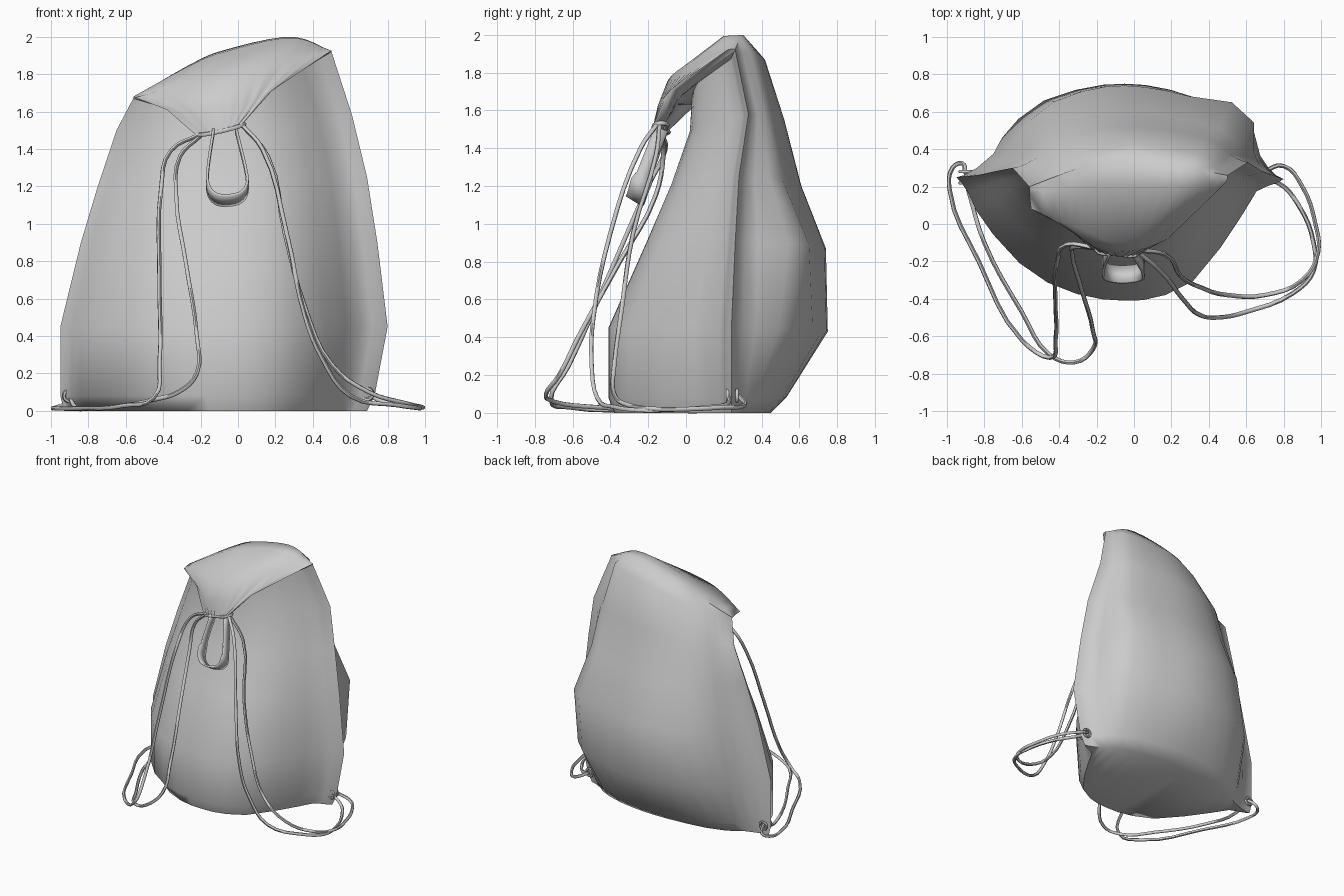
import bpy, bmesh, math
from mathutils import Vector as V

if "Cube" in bpy.data.objects:
    bpy.data.objects.remove(bpy.data.objects["Cube"])

N = 9  # segments per quarter of the bag's outline


def finish(ob, angle=60):
    bpy.ops.object.select_all(action='DESELECT')
    ob.select_set(True)
    bpy.context.view_layer.objects.active = ob
    bpy.ops.object.shade_smooth_by_angle(angle=math.radians(angle))


def add_mesh(name, bm):
    me = bpy.data.meshes.new(name)
    bm.to_mesh(me)
    bm.free()
    ob = bpy.data.objects.new(name, me)
    bpy.context.collection.objects.link(ob)
    return ob


def sample(ctrl, count):
    """Smooth curve through control points."""
    p = [V(c) for c in ctrl]
    p = [2 * p[0] - p[1]] + p + [2 * p[-1] - p[-2]]
    segs, out = len(p) - 3, []
    for i in range(count):
        u = i / (count - 1) * segs
        k = min(int(u), segs - 1)
        t = u - k
        a, b, c, d = p[k:k + 4]
        out.append(0.5 * (2 * b + (c - a) * t + (2 * a - 5 * b + 4 * c - d) * t * t
                          + (3 * b - a - 3 * c + d) * t ** 3))
    return out


# Quarter outlines from pinched side seam (1, 0) to middle (0, 1)
FRONT_L = [(1, 0), (.94, .10), (.83, .38), (.56, .77), (.25, .96), (0, 1)]
FRONT_R = [(1, 0), (.93, .05), (.83, .10), (.68, .42), (.43, .84), (.18, .98), (0, 1)]
BACK_L = [(1, 0), (.92, .05), (.78, .25), (.69, .52), (.48, .82), (.2, .97), (0, 1)]
BACK_R = [(1, 0), (.93, .07), (.87, .25), (.83, .74), (.44, .88), (.2, .97), (0, 1)]
SOFT_R = [(1, 0), (.93, .07), (.84, .25), (.73, .52), (.48, .82), (.2, .97), (0, 1)]
BULGE = [0, 0, .4, 1, .4, .2, .5]  # how far the rear right corner sticks out, per ring


def quarter(side, mid, shape):
    """Outline arc from a side seam point to a front or back middle point."""
    return [V((mid.x + (side.x - mid.x) * q.x,
               side.y + (mid.y - side.y) * q.y,
               mid.z + (side.z - mid.z) * q.x)) for q in sample(shape, N + 1)]


# Bag rings: left seam, front middle, right seam, back middle
rings = [
    [(-.93, .25, 0), (-.05, -.38, 0), (.69, .24, 0), (-.05, .45, 0)],
    [(-.95, .25, .08), (-.05, -.41, .08), (.73, .24, .08), (-.05, .53, .08)],
    [(-.95, .25, .45), (-.05, -.41, .45), (.80, .24, .45), (-.05, .75, .43)],
    [(-.84, .26, .90), (-.05, -.21, .90), (.745, .26, .90), (-.05, .74, .87)],
    [(-.75, .28, 1.2), (-.05, -.08, 1.2), (.69, .28, 1.25), (-.05, .61, 1.2)],
    [(-.65, .30, 1.5), (-.08, .02, 1.48), (.61, .33, 1.58), (-.05, .52, 1.55)],
    [(-.56, .20, 1.67), (-.10, .03, 1.63), (.50, .26, 1.92), (0, .42, 1.86)],
]
bm = bmesh.new()
fronts, backs = [], []
for r, k in zip(rings, BULGE):
    L, F, R, B = map(V, r)
    rear = [V(a).lerp(V(b), k) for a, b in zip(SOFT_R, BACK_R)]
    left = FRONT_R if r is rings[0] else FRONT_L
    front = quarter(L, F, left) + quarter(R, F, FRONT_R)[-2::-1]
    back = quarter(L, B, BACK_L) + quarter(R, B, rear)[-2::-1]
    fv = [bm.verts.new(p) for p in front]
    bv = [fv[0]] + [bm.verts.new(p) for p in back[1:-1]] + [fv[-1]]
    fronts.append(fv)
    backs.append(bv)


def bridge(a, b):
    for i in range(len(a) - 1):
        quad = []
        for v in (a[i], a[i + 1], b[i + 1], b[i]):
            if v not in quad:
                quad.append(v)
        if len(quad) > 2:
            bm.faces.new(quad)


for half in (fronts, backs):
    for a, b in zip(half, half[1:]):
        bridge(a, b)
bridge(fronts[0], backs[0])  # base

# Folded top: from the back over the crest to the gathered neck and under again
flap = [
    [(-.56, .2, 1.675), (-.26, .31, 1.85), (-.07, .33, 1.93), (.28, .3, 2.0), (.5, .26, 1.925)],
    [(-.56, .16, 1.68), (-.26, .2, 1.845), (-.07, .2, 1.92), (.28, .2, 1.995), (.5, .24, 1.925)],
    [(-.55, .08, 1.675), (-.3, -.02, 1.74), (-.08, -.1, 1.75), (.14, 0, 1.84), (.49, .22, 1.92)],
    [(-.38, 0, 1.61), (-.2, -.13, 1.6), (-.08, -.15, 1.62), (.06, -.13, 1.65), (.18, -.08, 1.71)],
    [(-.22, -.14, 1.47), (-.09, -.17, 1.5), (.03, -.16, 1.54)],
    [(-.21, -.11, 1.475), (-.09, -.12, 1.505), (.03, -.12, 1.54)],
    [(-.36, .03, 1.61), (-.2, -.04, 1.62), (-.08, -.05, 1.64), (.06, -.04, 1.67), (.17, -.04, 1.71)],
]
prev = backs[-1]
for k, row in enumerate(flap):
    pts = sample(row, 2 * N + 1)
    for i, p in enumerate(pts):
        if k == 4:  # gather pleats
            p.y += .006 * (-1) ** i
    cur = [bm.verts.new(p) for p in pts]
    bridge(prev, cur)
    prev = cur
bridge(prev, fronts[-1])
bmesh.ops.holes_fill(bm, edges=[e for e in bm.edges if e.is_boundary], sides=0)
bmesh.ops.triangulate(bm, faces=[f for f in bm.faces if len(f.verts) > 4])
bmesh.ops.recalc_face_normals(bm, faces=bm.faces[:])
finish(add_mesh("bag_body", bm), 65)


def cord(name, pts, cyclic=False):
    cu = bpy.data.curves.new(name, 'CURVE')
    cu.dimensions = '3D'
    cu.bevel_depth = .012
    cu.bevel_resolution = 1
    cu.resolution_u = 4
    cu.use_fill_caps = True
    sp = cu.splines.new('BEZIER')
    sp.bezier_points.add(len(pts) - 1)
    for bp, p in zip(sp.bezier_points, pts):
        bp.co = p
        bp.handle_left_type = bp.handle_right_type = 'AUTO'
    sp.use_cyclic_u = cyclic
    ob = bpy.data.objects.new(name, cu)
    bpy.context.collection.objects.link(ob)
    bpy.ops.object.select_all(action='DESELECT')
    ob.select_set(True)
    bpy.context.view_layer.objects.active = ob
    bpy.ops.object.convert(target='MESH')
    finish(bpy.context.view_layer.objects.active)


# Shoulder cords, each strand from neck to lower corner
cord("left_cord_outer", [
    (-.2, -.13, 1.48), (-.36, -.11, 1.39), (-.41, -.2, 1.2), (-.42, -.42, .7),
    (-.42, -.62, .25), (-.45, -.715, .07), (-.6, -.62, .03), (-.83, -.2, .015),
    (-.985, .18, .015), (-.97, .3, .02), (-.92, .325, .04), (-.9, .27, .09)])
cord("left_cord_inner", [
    (-.2, -.13, 1.47), (-.31, -.12, 1.36), (-.33, -.16, 1.15), (-.28, -.35, .8),
    (-.22, -.57, .4), (-.22, -.67, .2), (-.32, -.74, .1), (-.45, -.7, .06),
    (-.6, -.47, .03), (-.8, -.1, .015), (-.88, .16, .03), (-.9, .23, .09)])
cord("right_cord_outer", [
    (.02, -.15, 1.53), (.13, -.24, 1.4), (.26, -.4, .95), (.36, -.49, .5),
    (.45, -.5, .28), (.6, -.47, .08), (.85, -.37, .03), (.96, -.25, .015),
    (.96, -.1, .015), (.88, .1, .03), (.77, .22, .05), (.69, .23, .09)])
cord("right_cord_inner", [
    (.02, -.14, 1.53), (.16, -.16, 1.36), (.25, -.28, .95), (.36, -.34, .55),
    (.5, -.38, .25), (.7, -.38, .1), (.9, -.3, .04), (.985, -.15, .02),
    (.97, 0, .02), (.9, .2, .03), (.8, .31, .04), (.69, .28, .09)])
cord("neck_cord", [
    (-.21, -.13, 1.475), (-.09, -.16, 1.495), (.03, -.15, 1.53),
    (.02, -.11, 1.53), (-.09, -.11, 1.5), (-.2, -.1, 1.48)], True)

# Corner eyelets on both sides of the seam
for side, x, z, ys in (("left", -.9, .08, (.22, .28)), ("right", .69, .09, (.22, .27))):
    for face, y in zip(("front", "back"), ys):
        bpy.ops.mesh.primitive_torus_add(
            location=(x, y, z), rotation=(math.pi / 2, 0, 0), major_radius=.03,
            minor_radius=.01, major_segments=14, minor_segments=6)
        ob = bpy.context.object
        ob.name = f"{side}_{face}_eyelet"
        finish(ob)

# Hanging strap loop below the neck
path = sample([(-.13, -.13, 1.5), (-.16, -.2, 1.3), (-.16, -.245, 1.19), (-.12, -.265, 1.135),
               (-.05, -.27, 1.125), (.025, -.26, 1.15), (.05, -.235, 1.24), (-.01, -.13, 1.5)], 25)
bm = bmesh.new()
pairs = []
for p in path:
    w = V((0, -.045, .028)) if p.z < 1.25 else V((0, -.035, .01))
    pairs.append((bm.verts.new(p - w), bm.verts.new(p + w)))
for (a, b), (c, d) in zip(pairs, pairs[1:]):
    bm.faces.new((a, b, d, c))
strap = add_mesh("hanging_loop", bm)
mod = strap.modifiers.new("thickness", 'SOLIDIFY')
mod.thickness = .014
mod.offset = 0
finish(strap, 40)
